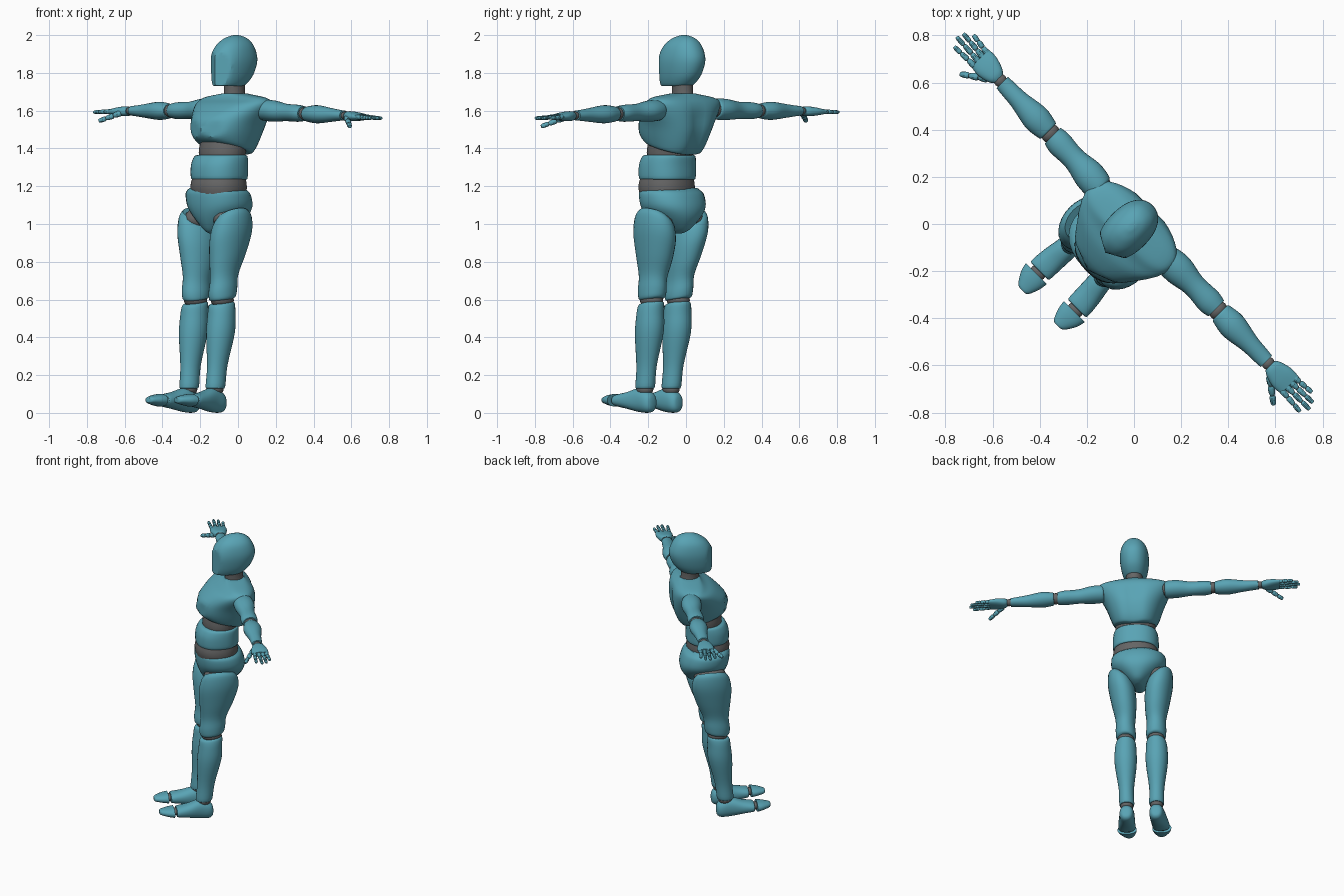
import bpy
import bmesh
import math
from mathutils import Matrix, Vector

cube = bpy.data.objects.get("Cube")
if cube:
    bpy.data.objects.remove(cube)


def make_material(name, colour):
    mat = bpy.data.materials.new(name)
    mat.use_nodes = True
    mat.diffuse_color = colour
    mat.node_tree.nodes["Principled BSDF"].inputs["Base Color"].default_value = colour
    return mat


TEAL = make_material("teal shell", (0.1, 0.37, 0.46, 1))
GREY = make_material("grey joint", (0.13, 0.13, 0.13, 1))
MATERIALS = [TEAL, GREY]
SHELL, JOINT = range(len(MATERIALS))
FACING = Matrix.Rotation(math.radians(-45), 4, "Z")


# ---- placement rules: body space (front is -y) to the final pose ----
def centre(co):
    return co


def leg_side(s):
    return lambda co: Vector((co.x * s - 0.03, co.y, co.z))


def arm_side(s):
    return lambda co: Vector((co.x * s - 0.005, co.y - 0.027 * s * co.x,
                              co.z - 0.015 * s * co.x))


def finish(name, bm, place=centre, angle=35):
    for v in bm.verts:
        v.co = FACING @ place(v.co)
    bmesh.ops.recalc_face_normals(bm, faces=bm.faces)
    mesh = bpy.data.meshes.new(name)
    for mat in MATERIALS:
        mesh.materials.append(mat)
    bm.to_mesh(mesh)
    bm.free()
    obj = bpy.data.objects.new(name, mesh)
    bpy.context.collection.objects.link(obj)
    bpy.ops.object.select_all(action="DESELECT")
    obj.select_set(True)
    bpy.context.view_layer.objects.active = obj
    bpy.ops.object.shade_smooth_by_angle(angle=math.radians(angle))


def smooth_path(stations, steps):
    """Spline through the stations, so that a few give a flowing outline."""
    rows = [Vector(s) for s in stations]
    ends = [rows[0]] + rows + [rows[-1]]
    path = []
    for a, b, c, d in zip(ends, ends[1:], ends[2:], ends[3:]):
        for i in range(steps):
            t = i / steps
            path.append(b + (c - a) * (t / 2)
                        + (a * 2 - b * 5 + c * 4 - d) * (t * t / 2)
                        + (b * 3 - a - c * 3 + d) * (t ** 3 / 2))
    return path + [rows[-1]]


def loft(bm, axis, stations, colour=SHELL, power=2, tilt=((0, 0), (0, 0)),
         sides=28, steps=4):
    """Station: position on the axis, two centre values, two half widths."""
    path = smooth_path(stations, steps)
    rings = []
    for k, (t, p, q, a, b) in enumerate(path):
        f = k / (len(path) - 1)
        tx, ty = (lo + (hi - lo) * f for lo, hi in zip(*tilt))
        ring = []
        for i in range(sides):
            ang = math.tau * i / sides
            c, s = math.cos(ang), math.sin(ang)
            dp = a * math.copysign(abs(c) ** (2 / power), c)
            dq = b * math.copysign(abs(s) ** (2 / power), s)
            m, n, o = p + dp, q + dq, t + tx * dp + ty * dq
            co = {"x": (o, m, n), "y": (m, o, n), "z": (m, n, o)}[axis]
            ring.append(bm.verts.new(co))
        rings.append(ring)
    faces = [bm.faces.new(rings[0]), bm.faces.new(rings[-1])]
    for r0, r1 in zip(rings, rings[1:]):
        for i in range(sides):
            j = (i + 1) % sides
            faces.append(bm.faces.new((r0[i], r0[j], r1[j], r1[i])))
    for face in faces:
        face.material_index = colour


def part(name, axis, stations, colour=SHELL, place=centre, **options):
    bm = bmesh.new()
    loft(bm, axis, stations, colour, **options)
    finish(name, bm, place)


def upright(rows):
    """Stations on the middle plane, given as height, front, back, half width."""
    return [(z, 0, (f + b) / 2, w, (b - f) / 2) for z, f, b, w in rows]


def joint(name, at, radius, place):
    bm = bmesh.new()
    size = Matrix.Diagonal(Vector(radius).to_4d())
    bmesh.ops.create_uvsphere(bm, u_segments=20, v_segments=12, radius=1,
                              matrix=Matrix.Translation(at) @ size)
    for face in bm.faces:
        face.material_index = JOINT
    finish(name, bm, place)


def finger(name, start, end, radius, place, pieces=3):
    """Shell segments with a grey pin running through the gaps."""
    bm = bmesh.new()
    start, end = Vector(start), Vector(end)
    turn = (end - start).to_track_quat("Z", "Y").to_matrix().to_4x4()
    length = (end - start).length
    step = length / pieces
    loft(bm, "z", [(0, 0, 0, radius * 0.6, radius * 0.6),
                   (length * 0.9, 0, 0, radius * 0.5, radius * 0.5)],
         JOINT, sides=10, steps=1)
    for i in range(pieces):
        r = radius * (1 - 0.1 * i)
        z = i * step
        loft(bm, "z", [(z + step * 0.03, 0, 0, r * 0.75, r * 0.75),
                       (z + step * 0.2, 0, 0, r, r),
                       (z + step * 0.75, 0, 0, r * 0.9, r * 0.9),
                       (z + step * 0.97, 0, 0, r * 0.65, r * 0.65)],
             sides=10, steps=2)
    bm.transform(Matrix.Translation(start) @ turn)
    finish(name, bm, place)


# ---- head: rounded skull cut by two face planes that meet at a ridge ----
bm = bmesh.new()
loft(bm, "z", upright([(1.73, -0.155, 0.01, 0.05), (1.738, -0.17, 0.035, 0.066),
                       (1.79, -0.18, 0.085, 0.085), (1.87, -0.178, 0.112, 0.095),
                       (1.94, -0.14, 0.09, 0.082), (1.98, -0.09, 0.055, 0.052),
                       (1.997, -0.045, 0.015, 0.02), (2, -0.025, -0.01, 0.004)]),
     power=2.2, sides=40)
for v in bm.verts:
    if v.co.z < 1.93:
        v.co.y = max(v.co.y, -0.172 + 0.55 * abs(v.co.x))
finish("head", bm, angle=25)

part("neck", "z", upright([(1.63, -0.09, 0.05, 0.06), (1.69, -0.085, 0.035, 0.052),
                           (1.75, -0.085, 0.03, 0.055)]), JOINT)

# ---- chest: broad shoulders, jutting breast, groove along the spine ----
bm = bmesh.new()
loft(bm, "z", upright([(1.4, -0.21, 0.03, 0.115), (1.408, -0.245, 0.05, 0.138),
                       (1.455, -0.278, 0.08, 0.16), (1.53, -0.258, 0.105, 0.19),
                       (1.61, -0.185, 0.105, 0.235), (1.65, -0.125, 0.09, 0.24),
                       (1.672, -0.1, 0.065, 0.195), (1.69, -0.088, 0.04, 0.07)]),
     power=2.3, tilt=((0, -0.28), (0, 0)), sides=40)
for v in bm.verts:
    if v.co.y > 0:
        fade = min(1, max(0, (1.66 - v.co.z) / 0.1))
        v.co.y -= 0.02 * fade * math.exp(-(v.co.x / 0.05) ** 2)
    else:
        v.co.y = max(v.co.y, -0.278 + 0.38 * abs(v.co.x))
finish("chest", bm, angle=28)

# ---- belly, waist and pelvis ----
part("rib_joint", "z", upright([(1.31, -0.225, -0.01, 0.12), (1.38, -0.235, 0, 0.132),
                                (1.46, -0.22, 0.03, 0.13)]), JOINT)
part("belly", "z", upright([(1.235, -0.265, -0.01, 0.135), (1.245, -0.28, 0, 0.148),
                            (1.31, -0.278, 0, 0.15), (1.355, -0.258, 0, 0.143),
                            (1.365, -0.24, -0.01, 0.13)]), power=2.3)
part("waist_joint", "z", upright([(1.13, -0.27, -0.01, 0.14),
                                  (1.2, -0.285, -0.005, 0.15),
                                  (1.27, -0.265, -0.015, 0.135)]), JOINT, power=2.2)
part("pelvis", "z", upright([(0.95, -0.19, -0.06, 0.025), (0.97, -0.22, -0.01, 0.055),
                             (1.03, -0.255, 0.035, 0.122), (1.09, -0.275, 0.045, 0.172),
                             (1.155, -0.282, 0.025, 0.18), (1.18, -0.275, 0, 0.165),
                             (1.19, -0.265, -0.01, 0.15)]),
     place=lambda co: Vector((co.x - 0.02, co.y, co.z)), power=2.2)

for side, s in (("left", 1), ("right", -1)):
    # ---- leg ----
    leg = leg_side(s)
    joint(side + "_hip_joint", (0.108, -0.135, 1.025), (0.078, 0.106, 0.065), leg)
    part(side + "_thigh", "z", [
        (0.6, 0.1, -0.185, 0.052, 0.062), (0.61, 0.1, -0.185, 0.063, 0.078),
        (0.65, 0.1, -0.183, 0.066, 0.085), (0.72, 0.102, -0.175, 0.064, 0.085),
        (0.82, 0.11, -0.158, 0.08, 0.11), (0.93, 0.12, -0.145, 0.092, 0.13),
        (1.01, 0.125, -0.14, 0.086, 0.12), (1.045, 0.128, -0.14, 0.066, 0.095)],
        place=leg, tilt=((0, 0.15), (0.6, 0)))
    joint(side + "_knee_joint", (0.1, -0.188, 0.596), (0.056, 0.067, 0.04), leg)
    part(side + "_shin", "z", [
        (0.13, 0.098, -0.238, 0.04, 0.045), (0.142, 0.098, -0.237, 0.049, 0.055),
        (0.25, 0.1, -0.225, 0.05, 0.058), (0.42, 0.102, -0.203, 0.072, 0.08),
        (0.52, 0.102, -0.196, 0.071, 0.077), (0.57, 0.1, -0.192, 0.065, 0.074),
        (0.583, 0.1, -0.19, 0.055, 0.062)], place=leg, tilt=((0, 0), (0, 0.15)))
    joint(side + "_ankle_joint", (0.098, -0.24, 0.125), (0.042, 0.048, 0.035), leg)
    part(side + "_foot", "y", [
        (-0.425, 0.112, 0.066, 0.048, 0.026), (-0.415, 0.112, 0.066, 0.056, 0.033),
        (-0.35, 0.108, 0.066, 0.055, 0.045), (-0.27, 0.1, 0.068, 0.05, 0.064),
        (-0.21, 0.098, 0.058, 0.045, 0.057), (-0.185, 0.098, 0.054, 0.032, 0.04),
        (-0.178, 0.098, 0.052, 0.012, 0.015)], place=leg, power=2.3)
    joint(side + "_toe_joint", (0.112, -0.435, 0.067), (0.036, 0.026, 0.024), leg)
    part(side + "_toes", "y", [
        (-0.535, 0.105, 0.068, 0.016, 0.012), (-0.525, 0.107, 0.068, 0.032, 0.018),
        (-0.48, 0.112, 0.068, 0.055, 0.028), (-0.442, 0.114, 0.067, 0.063, 0.034)],
        place=leg, power=2.2)

    # ---- arm ----
    arm = arm_side(s)
    joint(side + "_shoulder_joint", (0.205, 0.003, 1.605), (0.05, 0.05, 0.045), arm)
    part(side + "_upper_arm", "x", [
        (0.2, 0, 1.605, 0.048, 0.045), (0.212, 0, 1.605, 0.062, 0.055),
        (0.28, 0.004, 1.602, 0.066, 0.056), (0.37, 0.006, 1.596, 0.05, 0.046),
        (0.46, 0.006, 1.593, 0.055, 0.045), (0.505, 0.007, 1.592, 0.047, 0.039)],
        place=arm)
    joint(side + "_elbow_joint", (0.517, 0.007, 1.591), (0.035, 0.042, 0.035), arm)
    part(side + "_forearm", "x", [
        (0.53, 0.007, 1.59, 0.044, 0.036), (0.542, 0.007, 1.59, 0.05, 0.041),
        (0.61, 0.007, 1.59, 0.059, 0.048), (0.71, 0.007, 1.588, 0.042, 0.037),
        (0.78, 0.007, 1.587, 0.037, 0.029), (0.815, 0.007, 1.587, 0.034, 0.026)],
        place=arm)
    joint(side + "_wrist_joint", (0.826, 0.007, 1.586), (0.026, 0.028, 0.022), arm)
    part(side + "_palm", "x", [
        (0.838, 0.007, 1.585, 0.028, 0.02), (0.86, 0.007, 1.584, 0.042, 0.026),
        (0.91, 0.008, 1.582, 0.055, 0.023), (0.955, 0.01, 1.58, 0.052, 0.016)],
        place=arm, power=2.4)
    for digit, y0, x1, y1 in (("index", -0.03, 1.068, -0.036),
                              ("middle", -0.004, 1.09, 0),
                              ("ring", 0.022, 1.08, 0.03),
                              ("little", 0.046, 1.045, 0.057)):
        finger(f"{side}_{digit}_finger", (0.945, y0, 1.581), (x1, y1, 1.576),
               0.0135, arm)
    finger(side + "_thumb", (0.868, -0.025, 1.575), (0.967, -0.098, 1.53), 0.017, arm)
